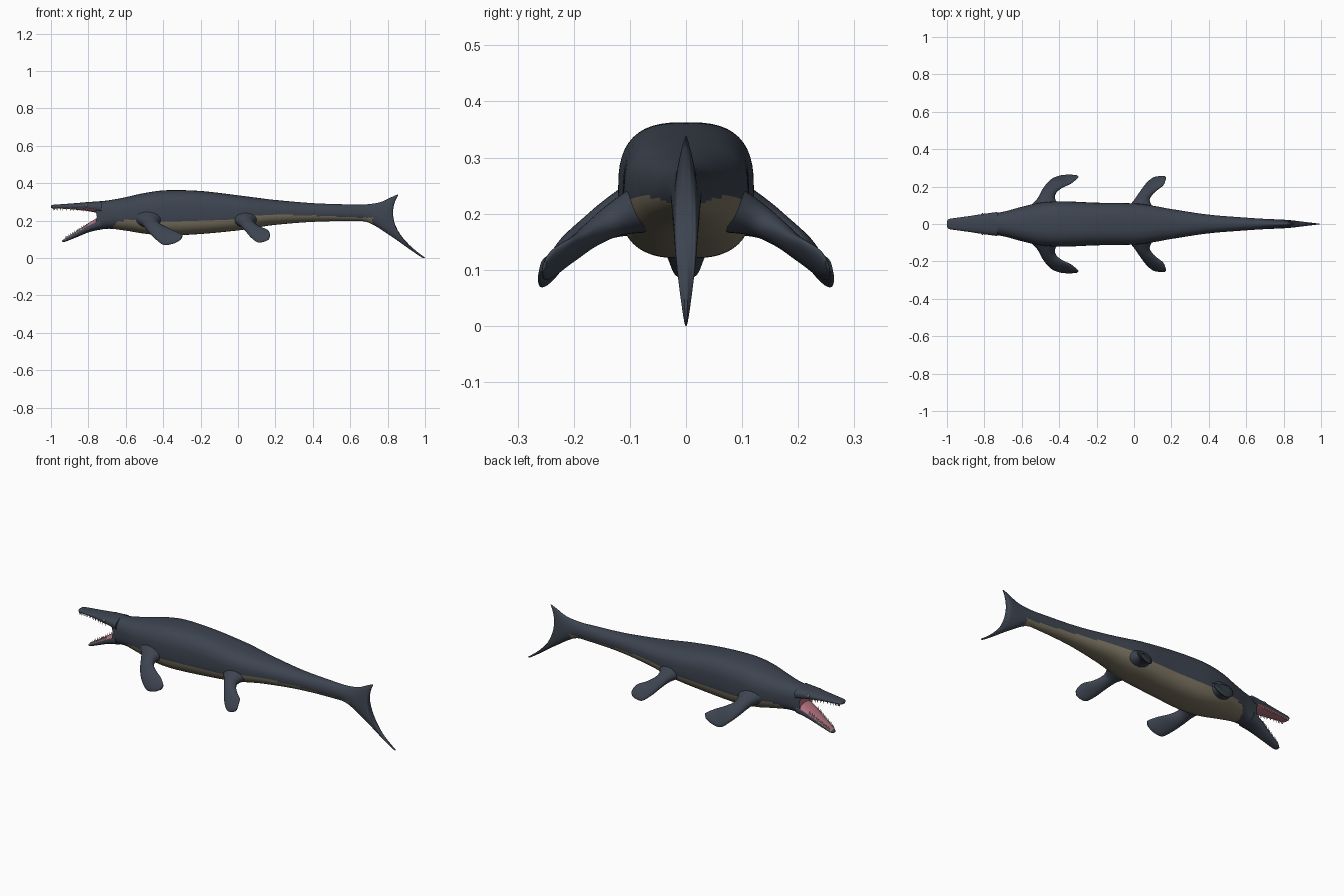
import bpy, bmesh, math
from mathutils import Vector

if "Cube" in bpy.data.objects:
    bpy.data.objects.remove(bpy.data.objects["Cube"])


def material(name, rgb):
    m = bpy.data.materials.new(name)
    m.diffuse_color = (*rgb, 1)
    m.use_nodes = True
    m.node_tree.nodes["Principled BSDF"].inputs["Base Color"].default_value = m.diffuse_color
    return m


SLATE = material("slate_skin", (0.047, 0.058, 0.080))
BELLY = material("tan_belly", (0.205, 0.178, 0.122))
PINK = material("pink_mouth", (0.46, 0.17, 0.22))
IVORY = material("ivory_teeth", (0.62, 0.58, 0.48))
EYE = material("grey_eye", (0.16, 0.16, 0.13))


def spline(rows, steps):
    """Catmull-Rom resampling of a list of number tuples."""
    out = []
    for i in range(len(rows) - 1):
        p0, p1, p2 = rows[max(i - 1, 0)], rows[i], rows[i + 1]
        p3 = rows[min(i + 2, len(rows) - 1)]
        for k in range(steps):
            t = k / steps
            out.append([0.5 * (2 * b + (c - a) * t + (2 * a - 5 * b + 4 * c - d) * t * t
                               + (3 * b - a - 3 * c + d) * t ** 3)
                        for a, b, c, d in zip(p0, p1, p2, p3)])
    out.append(list(rows[-1]))
    return out


def finish(bm, name, mats, rule=None):
    bmesh.ops.recalc_face_normals(bm, faces=bm.faces)
    bm.normal_update()
    if rule:
        for f in bm.faces:
            f.material_index = rule(f.calc_center_median(), f.normal)
    me = bpy.data.meshes.new(name)
    bm.to_mesh(me)
    bm.free()
    for m in mats:
        me.materials.append(m)
    ob = bpy.data.objects.new(name, me)
    bpy.context.collection.objects.link(ob)
    bpy.ops.object.select_all(action='DESELECT')
    ob.select_set(True)
    bpy.context.view_layer.objects.active = ob
    bpy.ops.object.shade_smooth_by_angle(angle=math.radians(50))
    return ob


def loft(name, rings, mats, rule=None):
    """Skin closed rings and close both ends with strips of quads."""
    bm = bmesh.new()
    vs = [[bm.verts.new(p) for p in r] for r in rings]
    n = len(rings[0])
    for a, b in zip(vs, vs[1:]):
        for i in range(n):
            j = (i + 1) % n
            bm.faces.new((a[i], a[j], b[j], b[i]))
    for r in (vs[0], vs[-1]):
        bm.faces.new((r[0], r[1], r[n - 1]))
        for i in range(1, n // 2 - 1):
            bm.faces.new((r[i], r[i + 1], r[n - i - 1], r[n - i]))
        bm.faces.new((r[n // 2 - 1], r[n // 2], r[n // 2 + 1]))
    return finish(bm, name, mats, rule)


def spow(v, e):
    return math.copysign(abs(v) ** e, v)


def section(row, n=48):
    """Rounded-box slice from a top point to a bottom point, bowed forward."""
    xt, zt, xb, zb, hw, bow, e = row
    ring = []
    for i in range(n):
        t = 2 * math.pi * i / n
        a, b = spow(math.sin(t), 2 / e), spow(math.cos(t), 2 / e)
        v = (1 - b) / 2
        ring.append(Vector((xt + (xb - xt) * v - bow * (1 - b * b), hw * a,
                            zt + (zb - zt) * v)))
    return ring


# body and tail: top x, top z, bottom x, bottom z, half width, bow, squareness
BODY = [(-.80, .299, -.80, .138, .055, -.045, 2.4), (-.70, .307, -.70, .156, .070, -.02, 2.4),
        (-.60, .325, -.60, .146, .092, 0, 2.5), (-.50, .347, -.50, .130, .114, 0, 2.7),
        (-.38, .362, -.38, .120, .121, 0, 2.8), (-.20, .358, -.20, .128, .114, 0, 2.8),
        (0, .335, 0, .147, .110, 0, 2.7), (.10, .322, .10, .162, .098, 0, 2.5),
        (.20, .310, .20, .177, .080, 0, 2.4), (.40, .293, .40, .193, .050, 0, 2.2),
        (.60, .286, .60, .197, .034, 0, 2.1), (.68, .286, .70, .188, .028, 0, 2),
        (.76, .298, .82, .115, .024, .01, 2), (.82, .325, .92, .045, .020, .04, 2),
        (.85, .338, .985, .002, .012, .075, 2), (.857, .337, 1.0, .002, .004, .085, 2)]


def body_rule(c, nrm):
    if c.x < -.74 and nrm.x < -.5:
        return 2
    limit = .20 if c.x < .02 else min(.232, .20 + (c.x - .02) * .35)
    limit -= max(0, c.x - .25) * .04
    front = -.69 + (c.z - .14) * .9
    return 1 if front < c.x < .72 and c.z < limit and nrm.z < .3 else 0


loft("body_and_tail", [section(r) for r in spline(BODY, 10)], [SLATE, BELLY, PINK], body_rule)

# jaws, pink on the side facing the mouth
UPPER = [(-1.0, .279, -1.0, .269, .012, 0, 2.4), (-.99, .284, -.99, .265, .026, 0, 2.4),
         (-.95, .287, -.95, .264, .033, 0, 2.4), (-.87, .293, -.87, .258, .044, 0, 2.4),
         (-.80, .299, -.80, .250, .055, 0, 2.4), (-.73, .303, -.73, .235, .064, 0, 2.4)]
LOWER = [(-.942, .092, -.937, .084, .010, 0, 2.4), (-.925, .104, -.92, .088, .022, 0, 2.4),
         (-.87, .140, -.86, .112, .034, 0, 2.4), (-.80, .186, -.79, .140, .050, 0, 2.4),
         (-.74, .222, -.73, .152, .060, 0, 2.4)]
loft("upper_jaw", [section(r) for r in spline(UPPER, 6)], [SLATE, PINK],
     lambda c, n: int(n.z < -.65))
loft("lower_jaw", [section(r) for r in spline(LOWER, 6)], [SLATE, PINK],
     lambda c, n: int(n.z > .5 and c.x > -.93))


# teeth along both jaw edges
def teeth(name, rows, sign, count):
    bm = bmesh.new()
    rows = spline(rows, 20)
    for k in range(count):
        xt, zt, xb, zb, hw, _, _ = rows[int(22 + k * (len(rows) - 46) / (count - 1))]
        x = xt if sign > 0 else xb
        z = (zt + zb) / 2 + sign * .69 * (zt - zb) / 2
        for side in (-1, 1):
            new = bmesh.ops.create_cone(bm, cap_ends=True, segments=8, radius1=.0045,
                                        radius2=.0005, depth=.018)["verts"]
            for v in new:
                v.co = Vector((x + v.co.x, side * hw * .8 + v.co.y, z + sign * (v.co.z + .004)))
    finish(bm, name, [IVORY])


teeth("upper_teeth", UPPER, -1, 13)
teeth("lower_teeth", LOWER, 1, 11)

# eyes
for side, tag in ((1, "left"), (-1, "right")):
    bm = bmesh.new()
    bmesh.ops.create_uvsphere(bm, u_segments=16, v_segments=10, radius=.008)
    bmesh.ops.translate(bm, verts=bm.verts, vec=(-.81, side * .050, .280))
    finish(bm, tag + "_eye", [EYE])

# flippers: centre xyz, half chord xyz, half thickness
FRONT = [(-.48, .07, .215, .10, 0, 0, .055), (-.47, .13, .192, .05, 0, 0, .036),
         (-.45, .18, .163, .033, -.012, .018, .024), (-.415, .215, .135, .030, -.020, .030, .019),
         (-.37, .236, .108, .030, -.020, .037, .014), (-.33, .250, .103, .020, -.012, .027, .009),
         (-.302, .256, .108, .006, -.004, .012, .004)]
REAR = [(.03, .06, .215, .09, 0, 0, .050), (.04, .12, .192, .045, 0, 0, .032),
        (.065, .165, .165, .030, -.010, .015, .022), (.095, .200, .138, .028, -.018, .026, .017),
        (.13, .228, .118, .026, -.020, .034, .013), (.155, .245, .112, .013, -.010, .024, .008),
        (.167, .252, .108, .004, -.003, .010, .003)]


def flipper(name, rows, side):
    rows = spline(rows, 6)
    rings = []
    for i, r in enumerate(rows):
        c, chord = Vector(r[:3]), Vector(r[3:6])
        a, b = rows[max(i - 1, 0)], rows[min(i + 1, len(rows) - 1)]
        nrm = (Vector(b[:3]) - Vector(a[:3])).cross(chord).normalized() * r[6]
        ring = []
        for k in range(24):
            t = 2 * math.pi * k / 24
            p = c + chord * math.cos(t) + nrm * math.sin(t)
            ring.append(Vector((p.x, p.y * side, p.z)))
        rings.append(ring)
    loft(name, rings, [SLATE])


for side, tag in ((1, "left"), (-1, "right")):
    flipper(tag + "_front_flipper", FRONT, side)
    flipper(tag + "_rear_flipper", REAR, side)
